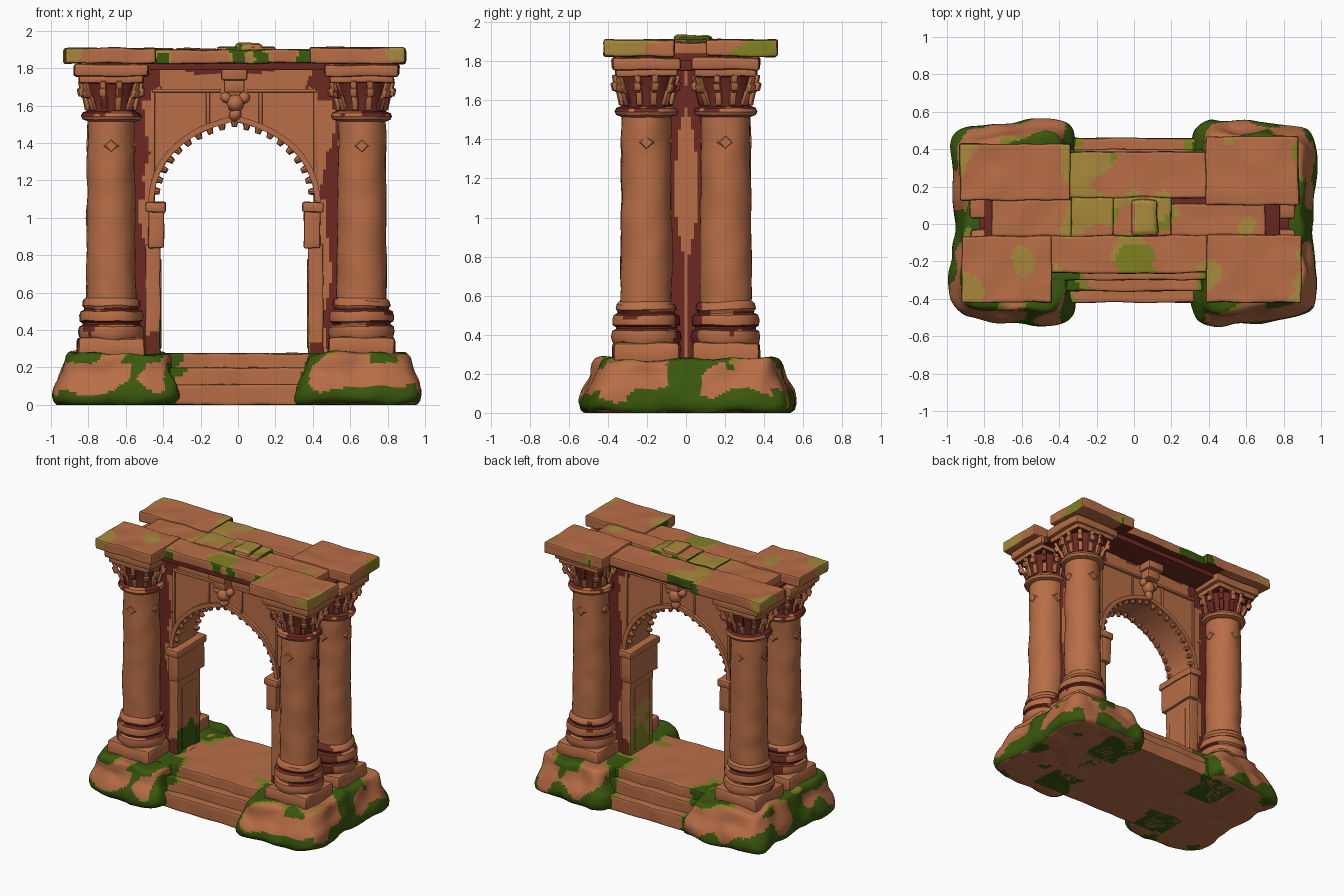
import bpy, bmesh
from math import sin, cos, pi, radians
from mathutils import Vector, Matrix, noise

if "Cube" in bpy.data.objects:
    bpy.data.objects.remove(bpy.data.objects["Cube"])

# ---- materials
def material(name, rgb):
    m = bpy.data.materials.new(name)
    m.use_nodes = True
    m.diffuse_color = (*rgb, 1)
    m.node_tree.nodes["Principled BSDF"].inputs["Base Color"].default_value = (*rgb, 1)
    return m

MATS = [material("terracotta", (0.48, 0.155, 0.062)),
        material("dark red", (0.15, 0.022, 0.015)),
        material("moss green", (0.042, 0.098, 0.004)),
        material("dry olive", (0.39, 0.25, 0.045)),
        material("lichen green", (0.22, 0.22, 0.016))]
STONE, RED, MOSS, OLIVE, LICHEN = range(5)

def n3(p, scale=4.0, seed=0.0):
    return noise.noise(p * scale + Vector((seed, seed, seed)))

# ---- helpers
def finish(bm, name, rule=STONE, rough=0.0, angle=35):
    """Weather the mesh, paint its faces by rule and make an object."""
    for v in bm.verts:
        if rough:
            v.co += noise.noise_vector(v.co * 7) * rough
        v.co.z = max(v.co.z, 0)
    bmesh.ops.recalc_face_normals(bm, faces=bm.faces)
    bm.normal_update()
    for f in bm.faces:
        f.smooth = True
        f.material_index = rule(f.calc_center_median(), f.normal) if callable(rule) else rule
    me = bpy.data.meshes.new(name)
    bm.to_mesh(me)
    bm.free()
    for m in MATS:
        me.materials.append(m)
    me.set_sharp_from_angle(angle=radians(angle))
    bpy.context.collection.objects.link(bpy.data.objects.new(name, me))

def add_box(bm, xs, ys, zs, bevel=0.0, matrix=Matrix()):
    size = [b - a for a, b in (xs, ys, zs)]
    mid = [(a + b) / 2 for a, b in (xs, ys, zs)]
    m = matrix @ Matrix.Translation(mid) @ Matrix.Diagonal((*size, 1))
    verts = bmesh.ops.create_cube(bm, size=1, matrix=m)["verts"]
    edges = list({e for v in verts for e in v.link_edges})
    bmesh.ops.bevel(bm, geom=edges, offset=bevel, segments=2, profile=0.5, affect='EDGES')

def box(name, xs, ys, zs, rule=STONE, bevel=0.01, rough=0.0, step=0.0):
    bm = bmesh.new()
    xs, ys, zs = sorted(xs), sorted(ys), sorted(zs)
    add_box(bm, xs, ys, zs, bevel)
    if step:
        for axis, (a, b) in enumerate((xs, ys, zs)):
            no = Vector((axis == 0, axis == 1, axis == 2))
            count = int((b - a) / step)
            for i in range(1, count):
                bmesh.ops.bisect_plane(bm, geom=bm.verts[:] + bm.edges[:] + bm.faces[:],
                                       plane_co=no * (a + (b - a) * i / count), plane_no=no)
    finish(bm, name, rule, rough)

def loft(bm, rings):
    """Skin closed rings of equal length and cap both ends."""
    rows = [[bm.verts.new(p) for p in ring] for ring in rings]
    for a, b in zip(rows, rows[1:]):
        for i in range(len(a)):
            j = (i + 1) % len(a)
            bm.faces.new((a[i], a[j], b[j], b[i]))
    bm.faces.new(rows[0])
    bm.faces.new(rows[-1])

def lathe(name, cx, cy, profile, rule=STONE, sides=32, rough=0.0):
    bm = bmesh.new()
    turn = [2 * pi * i / sides for i in range(sides)]
    loft(bm, [[(cx + r * cos(a), cy + r * sin(a), z) for a in turn] for r, z in profile])
    finish(bm, name, rule, rough)

# ---- mossy rock mounds under the columns
def mound_rule(p, n):
    k = n3(p, 5, 3)
    if n.z < -.9:
        return MOSS if k > .32 else STONE
    if p.z > .225:
        return MOSS if k > 0 else (LICHEN if k > -.12 and p.z > .262 else STONE)
    x, y = abs(p.x), abs(p.y)
    flank = x > .87 and y < .44
    corner = min(1, max(0, abs(x - .645) - .2) / .15)
    height = (.12 if flank else .085 + .13 * corner) + .15 * k
    if p.z < height or (flank and y < .09 + .1 * k) or x < .4 + .1 * k:
        return MOSS
    return MOSS if k > .33 else STONE

LEVELS = [(0, -.03, .1), (0, -.03, .25), (0, -.03, .4), (0, -.03, .55), (0, -.03, .7), (0, -.03, .85),
          (.005, -.02, 1), (.025, 0, 1), (.05, .005, 1), (.08, 0, 1), (.11, -.01, 1), (.14, -.025, 1),
          (.17, -.04, 1), (.2, -.05, 1), (.23, -.058, 1), (.255, -.066, 1), (.272, -.08, 1),
          (.277, -.11, 1), (.277, -.11, .9), (.277, -.11, .8), (.277, -.11, .5)]
# intermediate levels keep the moss edges fine
FINE = [tuple(u + (v - u) * t for u, v in zip(a, b)) for a, b in zip(LEVELS, LEVELS[1:]) for t in (0, .5)]
for side, s in (("right", -1), ("left", 1)):
    bm = bmesh.new()
    rings = []
    for z, grow, scale in FINE:
        ring = []
        for i in range(180):
            c, d = cos(2 * pi * i / 180), sin(2 * pi * i / 180)
            r = (abs(c) ** 6 + abs(d) ** 6) ** (-1 / 6)
            waist = 1 - 0.13 * (1 - min(1, abs(r * d)) ** 2)
            inner = 1 - .05 * r * c * s
            ring.append((s * 0.645 + scale * waist * r * c * (0.365 + grow),
                         scale * inner * r * d * (0.53 + grow) + .01, z))
        rings.append(ring)
    loft(bm, rings)
    finish(bm, side + "_mound", mound_rule, 0.024, 50)

# ---- steps and threshold
def floor_rule(p, n):
    k = n3(p, 6, 9)
    if abs(p.x) > .33 + .1 * k and abs(p.y) > .16:
        return MOSS
    return LICHEN if abs(p.x) > .29 + .12 * k and abs(p.y) > .12 and n.z > .5 else STONE
for name, y0, y1, z in (("lower_step", -.42, .46, .11), ("middle_step", -.36, .40, .2),
                        ("threshold", -.30, .34, .275)):
    box(name, (-.6, .6), (y0, y1), (0, z), floor_rule, 0.01, 0.006, 0.022)

# ---- columns
def groove_rule(p, n):
    k = n3(p, 8, 2)
    groove = .424 < p.z < .448 or .5 < p.z < .524
    return RED if groove and k > -.3 or abs(p.y) < .075 + .05 * k or k > .45 else STONE
def ledge_rule(p, n):
    return RED if n.z > .4 and n3(p, 9, 8) > -.15 else STONE
def soffit_rule(p, n):
    return RED if n.z < -.5 else STONE
def leaf_rule(p, n):
    return RED if n.z < -.6 or n3(p, 12, 4) > .3 else STONE

SHAFT = [(.127 + .006 * (1 - i / 24), .56 + .96 * i / 24) for i in range(25)]
BASE = [(.165, .35), (.172, .365), (.178, .39), (.172, .42), (.155, .43), (.155, .44), (.17, .45), (.172, .48),
        (.165, .5), (.145, .51), (.147, .52), (.155, .53), (.15, .555), (.135, .57)]
RING = [(.128, 1.515), (.155, 1.525), (.163, 1.542), (.155, 1.56), (.13, 1.57)]
BELL = [(.128, 1.56), (.128, 1.62), (.137, 1.68), (.157, 1.75)]
for sx, xn in ((-1, "right"), (1, "left")):
    for sy, yn in ((-1, "front"), (1, "back")):
        cx, cy, tag = sx * .67 - .008, sy * .203, f"{yn}_{xn}_"
        box(tag + "plinth", (cx - .18, cx + .18), (cy - .172, cy + .172), (.25, .36), STONE, .02, .012, .05)
        lathe(tag + "column_base", cx, cy, BASE, groove_rule, 48, 0.008)
        lathe(tag + "shaft", cx, cy, SHAFT, rough=0.009)
        lathe(tag + "neck_ring", cx, cy, RING, ledge_rule, rough=0.005)
        lathe(tag + "capital_core", cx, cy, BELL, RED)
        # carved leaves, longer on the diagonals
        bm = bmesh.new()
        for i in range(12):
            a = 2 * pi * (i + .5) / 12
            long = .035 if i % 3 == 1 else 0
            place = Matrix.Translation((cx, cy, 1.565)) @ Matrix.Rotation(a, 4, 'Z') @ Matrix.Translation((.13, 0, 0))
            lean = place @ Matrix.Rotation(.22 + long * 5, 4, 'Y')
            add_box(bm, (-.015, .01), (-.017, .017), (.01, .09), .007, lean)
            add_box(bm, (-.01, .015), (-.016, .016), (.08, .17), .006, lean)
            add_box(bm, (.0, .03), (-.02, .02), (.09, .135), .009, lean)
        finish(bm, tag + "capital_leaves", leaf_rule)
        # faint diamond ornaments on the shaft
        bm = bmesh.new()
        for a in (0, pi / 2, pi, -pi / 2):
            m = (Matrix.Translation((cx, cy, 1.385)) @ Matrix.Rotation(a, 4, 'Z') @
                 Matrix.Translation((.122, 0, 0)) @ Matrix.Rotation(pi / 2, 4, 'Y'))
            bmesh.ops.create_cone(bm, cap_ends=True, segments=4, radius1=.05, radius2=.03, depth=.02, matrix=m)
        finish(bm, tag + "diamonds")
        box(tag + "abacus_lower", (cx - .172, cx + .172), (cy - .16, cy + .16), (1.72, 1.765), soffit_rule, .012, .006, .06)
        box(tag + "abacus_upper", (cx - .198, cx + .198), (cy - .175, cy + .175), (1.755, 1.82), STONE, .014, .008, .06)

# ---- arch wall
AX = -0.02
def arch_point(t, grow=0.0):
    c, s = cos(t), sin(t)
    return AX - (.43 + grow) * c, 1.08 + (.405 + grow) * s + .03 * (1 - abs(c)) ** 3

def wall_rule(p, n):
    k = n3(p, 5, 1)
    if abs(n.x) > .8 and abs(p.x) > .6:
        lens = .055 * max(0, 1 - (abs(p.z - 1.17) / .4) ** 3)
        return STONE if abs(p.y) < lens + .01 * k else RED
    if abs(n.y) < .5:
        return STONE
    x = abs(p.x - .5 * AX)
    if p.z > 1.785 + .05 * k or p.z > 1.69 and x > .4 + .06 * k:
        return RED
    edge = .5 + .06 * k
    if p.z > 1.62:
        edge -= .06
    elif p.z < .5 or 1.1 < p.z < 1.35:
        edge -= .025
    return RED if x > edge else STONE

def jamb_rule(p, n):
    k = n3(p, 7, 6)
    if abs(p.x - AX) > .41 and abs(n.y) > .5:
        return RED if p.z < .36 + .12 * k else STONE
    if p.x < 0:
        return MOSS if p.z < .46 + .15 * k else STONE
    return LICHEN if p.z < .4 + .2 * k else (OLIVE if p.z < .68 + .2 * k and abs(p.y) < .1 else STONE)

ROWS = 20
bm = bmesh.new()
sections = []
for i in range(73):
    x, z = arch_point(pi * i / 72)
    col = [z + (1.82 - z) * j / ROWS for j in range(ROWS + 1)]
    sections.append([(x, -.125, h) for h in col] + [(x, .125, h) for h in reversed(col)])
loft(bm, sections)
finish(bm, "arch_wall", wall_rule)
for s, side in ((-1, "right"), (1, "left")):
    box(side + "_pier", (AX + s * .425, s * .635), (-.125, .125), (.25, 1.82), wall_rule, .006, 0, .016)
    box(side + "_side_lintel", (s * .6, s * .83), (-.045, .045), (1.75, 1.805), RED, .006)
    box(side + "_jamb", (AX + s * .395, AX + s * .475), (-.137, .137), (.25, .86), jamb_rule, .008, .004, .02)
    box(side + "_jamb_panel", (AX + s * .389, AX + s * .41), (-.09, .09), (.3, .78), jamb_rule, .006, 0, .02)
    box(side + "_impost", (AX + s * .375, AX + s * .46), (-.165, .165), (.84, 1.06), STONE, .01, .006, .05)
    box(side + "_impost_cap", (AX + s * .365, AX + s * .475), (-.18, .18), (1.03, 1.085), STONE, .012, .006, .05)

# arch moulding
bm = bmesh.new()
loft(bm, [[(x, y, z) for (x, z), y in ((arch_point(t), -.15), (arch_point(t, .03), -.15),
                                       (arch_point(t, .03), .15), (arch_point(t), .15))]
          for t in (pi * i / 48 for i in range(49))])
finish(bm, "arch_moulding", STONE, 0.003)

# hanging teeth along both edges of the arch
bm = bmesh.new()
for i in range(1, 20):
    t = pi * i / 20
    x, z = arch_point(t, -.01)
    for y in (-.12, .12):
        m = Matrix.Translation((x, y, z)) @ Matrix.Rotation(t - pi / 2, 4, 'Y')
        bmesh.ops.create_cone(bm, cap_ends=True, segments=8, radius1=.013, radius2=.022, depth=.036, matrix=m)
finish(bm, "arch_teeth", STONE, .006)

# spandrel frames, frieze and keystone bracket on both faces
for sy, yn in ((-1, "front"), (1, "back")):
    face = sy * .12
    for s, side in ((-1, "right"), (1, "left")):
        tag = f"{yn}_{side}_spandrel_"
        box(tag + "outer_bar", (AX + s * .425, AX + s * .445), (face, sy * .135), (1.2, 1.69), STONE, .004)
        box(tag + "inner_bar", (AX + s * .13, AX + s * .15), (face, sy * .135), (1.5, 1.69), STONE, .004)
        box(tag + "top_bar", (AX + s * .07, AX + s * .44), (face, sy * .145), (1.67, 1.69), STONE, .006)
    box(yn + "_cornice", (-.5, .48), (face, sy * .2), (1.8, 1.825), STONE, .006, .004, .05)
    box(yn + "_bracket_top", (AX - .07, AX + .07), (face, sy * .235), (1.735, 1.82), STONE, .012)
    box(yn + "_bracket", (AX - .055, AX + .055), (face, sy * .205), (1.67, 1.75), STONE, .012)
    bm = bmesh.new()
    for dx, dz, r in ((0, 1.61, .05), (-.05, 1.64, .032), (.05, 1.64, .032), (0, 1.55, .035)):
        bmesh.ops.create_uvsphere(bm, u_segments=14, v_segments=8, radius=r,
                                  matrix=Matrix.Translation((AX + dx, sy * .145, dz)))
    finish(bm, yn + "_keystone_carving", STONE, 0.012)

# ---- ceiling and roof slabs
box("ceiling", (-.8, .78), (-.25, .33), (1.79, 1.84), RED, .004)

# x, y and reach of each lichen patch
SPOTS = [(-.22, .05, .13), (.08, .06, .14), (.0, -.16, .11), (-.28, .36, .13), (.62, .02, .07), (.97, -.32, .17),
         (.95, .37, .13), (-.97, -.38, .12), (-.97, .4, .12), (-.37, -.28, .06), (.11, -.28, .06),
         (.37, -.28, .05), (-.6, -.21, .05), (-.62, .25, .05), (.27, .16, .04), (.6, .48, .06)]
def roof_rule(p, n):
    if n.z < -.5:
        return RED if abs(p.x) < .5 else STONE
    k = max(r - ((p.x - x) ** 2 + (p.y - y) ** 2) ** .5 for x, y, r in SPOTS) + .11 * n3(p, 7, 5)
    if k < 0:
        return STONE
    if abs(n.z) < .5 and abs(p.x) < .5:
        return MOSS if k > .012 else OLIVE
    green = -.12 < p.x < .22 and n3(p, 7, 20) > -.12 or p.x > .7 and p.y > .1
    return LICHEN if green else OLIVE

SLABS = [("front_right_slab", -.92, -.44, -.42, -.062, 1.908), ("front_left_slab", .385, .895, -.42, -.058, 1.91),
         ("back_right_slab", -.93, -.34, .125, .43, 1.905), ("back_left_slab", .385, .88, .10, .47, 1.91),
         ("front_beam_slab", -.45, .39, -.262, -.06, 1.9), ("back_beam_slab", -.35, .39, .14, .385, 1.897),
         ("right_paver", -.76, -.33, -.065, .13, 1.898), ("middle_right_paver", -.335, -.11, -.065, .145, 1.905),
         ("middle_left_paver", -.115, .2, -.065, .145, 1.915), ("left_paver", .195, .7, -.065, .11, 1.9)]
for name, x0, x1, y0, y1, top in SLABS:
    box(name, (x0, x1), (y0, y1), (1.825, top), roof_rule, .012, .008, .016)
box("raised_paver", (-.02, .13), (-.06, .13), (1.88, 1.932), roof_rule, .022, .012, .02)
